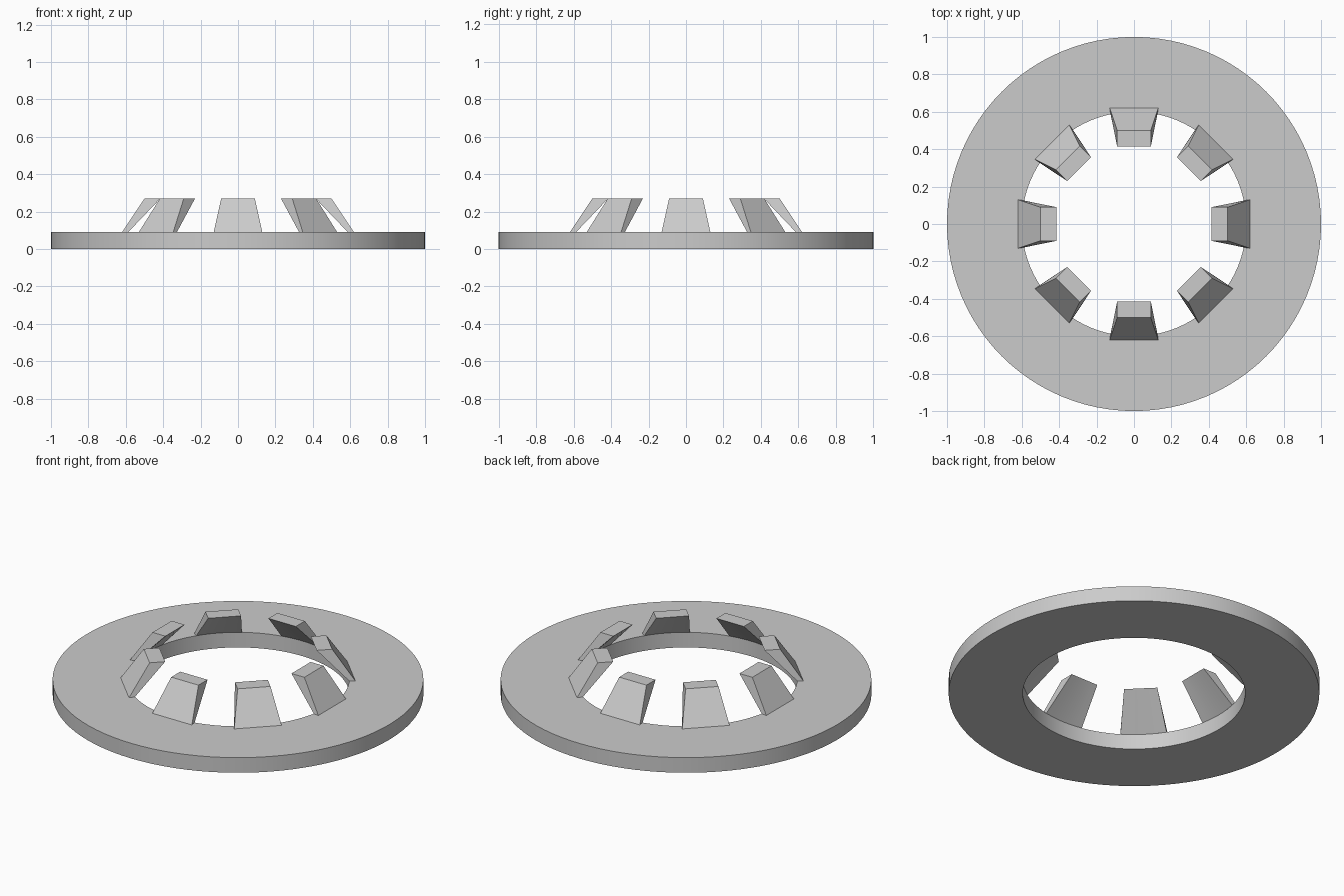
import bpy
import bmesh
import math
from mathutils import Matrix, Vector

cube = bpy.data.objects.get("Cube")
if cube:
    bpy.data.objects.remove(cube, do_unlink=True)

THICK, TOP = 0.09, 0.27      # plate thickness, height of the tabs
OUTER, HOLE = 1.0, 0.6       # plate radii
SEGMENTS, TABS, STEPS = 96, 8, 6

grey = bpy.data.materials.new("light_grey")
grey.use_nodes = True
colour = (0.6, 0.6, 0.6, 1)
grey.diffuse_color = colour
grey.node_tree.nodes["Principled BSDF"].inputs["Base Color"].default_value = colour


def finish(name, bm):
    """Turn a bmesh into a shaded, coloured object."""
    bmesh.ops.recalc_face_normals(bm, faces=bm.faces)
    mesh = bpy.data.meshes.new(name)
    bm.to_mesh(mesh)
    bm.free()
    mesh.materials.append(grey)
    obj = bpy.data.objects.new(name, mesh)
    bpy.context.collection.objects.link(obj)
    bpy.ops.object.select_all(action="DESELECT")
    obj.select_set(True)
    bpy.context.view_layer.objects.active = obj
    bpy.ops.object.shade_smooth_by_angle(angle=math.radians(30))
    return obj


# Flat ring plate: a rectangular section swept around z
bm = bmesh.new()
section = [(HOLE, 0), (OUTER, 0), (OUTER, THICK), (HOLE, THICK)]
rings = []
for i in range(SEGMENTS):
    a = math.tau * i / SEGMENTS
    rings.append([bm.verts.new((r * math.cos(a), r * math.sin(a), z)) for r, z in section])
for i in range(SEGMENTS):
    here, there = rings[i], rings[(i + 1) % SEGMENTS]
    for j in range(4):
        k = (j + 1) % 4
        bm.faces.new((here[j], there[j], there[k], here[k]))
finish("ring_plate", bm)


def tab(index):
    """Tapered tab leaning inward, its inner foot following the hole."""
    bm = bmesh.new()
    foot_out = [bm.verts.new((0.62, y, THICK)) for y in (-0.13, 0.13)]
    top_out = [bm.verts.new((0.5, y, TOP)) for y in (-0.09, 0.09)]
    foot_in, top_in = [], []
    for s in range(STEPS + 1):
        t = 2 * s / STEPS - 1
        y = 0.125 * t
        foot_in.append(bm.verts.new((math.sqrt(HOLE ** 2 - y ** 2), y, THICK)))
        top_in.append(bm.verts.new((0.415, 0.09 * t, TOP)))
    bm.faces.new((foot_out[0], foot_out[1], top_out[1], top_out[0]))
    bm.faces.new(top_out + top_in[::-1])
    bm.faces.new(foot_out + foot_in[::-1])
    for e in (0, -1):
        bm.faces.new((foot_out[e], top_out[e], top_in[e], foot_in[e]))
    for s in range(STEPS):
        bm.faces.new((foot_in[s], foot_in[s + 1], top_in[s + 1], top_in[s]))
    bm.transform(Matrix.Rotation(math.tau * index / TABS, 4, "Z"))
    finish(f"tab_{index + 1}", bm)


for n in range(TABS):
    tab(n)
